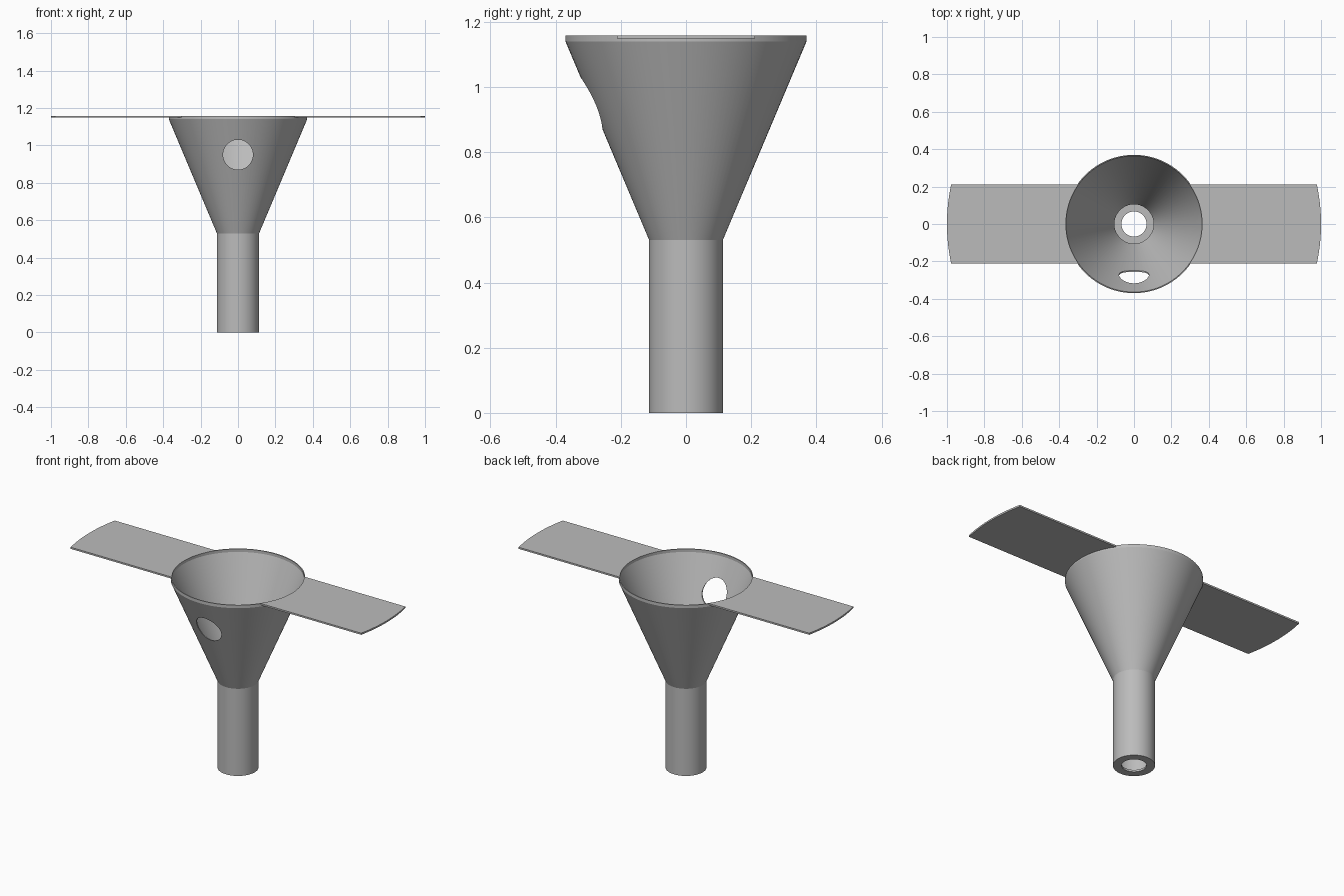
import bpy, bmesh
from math import asin, cos, sin, pi, radians

cube = bpy.data.objects.get("Cube")
if cube:
    bpy.data.objects.remove(cube, do_unlink=True)

grey = bpy.data.materials.new("plain grey")
grey.use_nodes = True
COLOUR = (0.5, 0.5, 0.5, 1)
grey.diffuse_color = COLOUR
grey.node_tree.nodes["Principled BSDF"].inputs["Base Color"].default_value = COLOUR

SEGMENTS = 96
HEIGHT = 1.158
RIM = 0.37
WALL = 0.006


def finish(bm, name):
    bmesh.ops.recalc_face_normals(bm, faces=bm.faces)
    mesh = bpy.data.meshes.new(name)
    bm.to_mesh(mesh)
    bm.free()
    mesh.materials.append(grey)
    obj = bpy.data.objects.new(name, mesh)
    bpy.context.collection.objects.link(obj)
    return obj


def activate(obj):
    bpy.ops.object.select_all(action='DESELECT')
    obj.select_set(True)
    bpy.context.view_layer.objects.active = obj


# Funnel: closed wall section (radius, height) revolved around z
section = [(0.067, 0), (0.113, 0), (0.113, 0.53), (RIM, 1.14), (RIM, HEIGHT),
           (RIM - WALL, HEIGHT), (RIM - WALL, 1.14), (0.105, 0.53),
           (0.105, 0.012), (0.067, 0.012)]
bm = bmesh.new()
verts = [bm.verts.new((r, 0, z)) for r, z in section]
edges = [bm.edges.new((a, b)) for a, b in zip(verts, verts[1:] + verts[:1])]
bmesh.ops.spin(bm, geom=verts + edges, cent=(0, 0, 0), axis=(0, 0, 1),
               angle=2 * pi, steps=SEGMENTS)
bmesh.ops.remove_doubles(bm, verts=bm.verts, dist=0.0001)
funnel = finish(bm, "funnel")

# Round hole through the front wall
bpy.ops.mesh.primitive_cylinder_add(vertices=48, radius=0.08, depth=0.4,
                                    location=(0, -0.3, 0.95),
                                    rotation=(radians(90), 0, 0))
cutter = bpy.context.object
cutter.name = "hole_cutter"
cutter.hide_render = True
cut = funnel.modifiers.new("front hole", 'BOOLEAN')
cut.operation = 'DIFFERENCE'
cut.solver = 'EXACT'
cut.object = cutter
activate(funnel)
bpy.ops.object.modifier_apply(modifier=cut.name)
bpy.data.objects.remove(cutter, do_unlink=True)
activate(funnel)
bpy.ops.object.shade_smooth_by_angle(angle=radians(20))


# Wings: flat strips with a rounded tip, joined to the rim
def arc(radius, half_width, steps):
    limit = asin(half_width / radius)
    angles = [limit * (2 * i / steps - 1) for i in range(steps + 1)]
    return [(radius * cos(a), radius * sin(a)) for a in angles]


def wing(name, side):
    outline = arc(1, 0.212, 16) + arc(RIM - 0.003, 0.212, 24)[::-1]
    bm = bmesh.new()
    face = bm.faces.new([bm.verts.new((side * x, y, HEIGHT - 0.01))
                         for x, y in outline])
    top = bmesh.ops.extrude_face_region(bm, geom=[face])["geom"]
    bmesh.ops.translate(bm, vec=(0, 0, 0.01),
                        verts=[v for v in top if isinstance(v, bmesh.types.BMVert)])
    return finish(bm, name)


wing("left_wing", 1)
wing("right_wing", -1)
